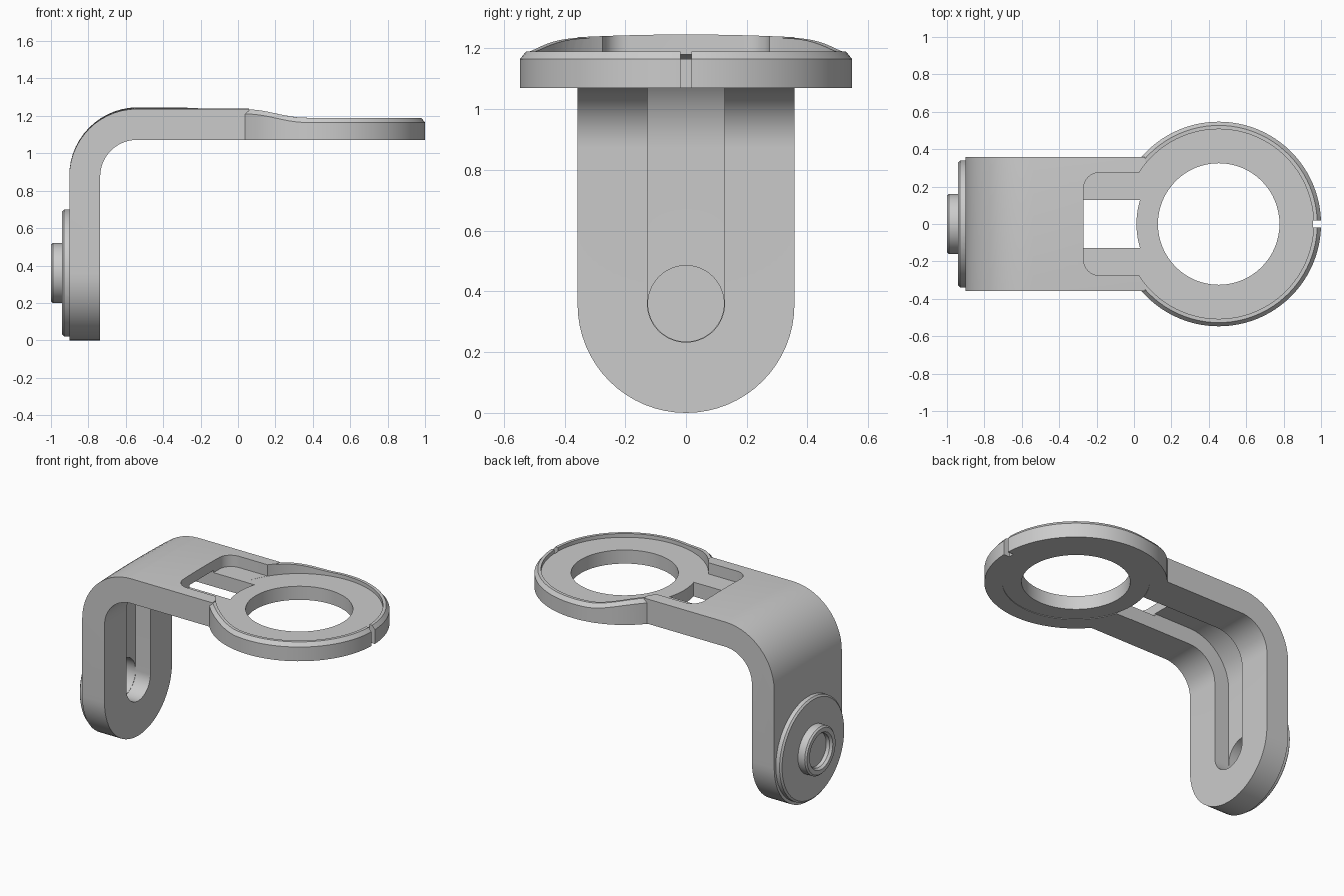
import bpy, bmesh, math
from mathutils import Matrix, Vector

if "Cube" in bpy.data.objects:
    bpy.data.objects.remove(bpy.data.objects["Cube"])

grey = bpy.data.materials.new("light_grey")
grey.diffuse_color = (0.6, 0.6, 0.6, 1)
grey.use_nodes = True
grey.node_tree.nodes["Principled BSDF"].inputs["Base Color"].default_value = grey.diffuse_color

RING_X = 0.453      # ring centre
BOLT_Z = 0.36       # pivot boss centre
FLOOR_Z = 1.165     # recessed floor of the ring and window


def finish(name, bm):
    bmesh.ops.remove_doubles(bm, verts=bm.verts, dist=1e-5)
    bmesh.ops.recalc_face_normals(bm, faces=bm.faces)
    me = bpy.data.meshes.new(name)
    bm.to_mesh(me)
    bm.free()
    me.materials.append(grey)
    ob = bpy.data.objects.new(name, me)
    bpy.context.collection.objects.link(ob)
    return ob


def skin(bm, loops, close):
    """Quads between successive closed loops of vertices."""
    n = len(loops[0])
    pairs = list(zip(loops, loops[1:])) + ([(loops[-1], loops[0])] if close else [])
    for a, b in pairs:
        for i in range(n):
            j = (i + 1) % n
            bm.faces.new((a[i], a[j], b[j], b[i]))


def lathe(name, profile, matrix, segs=64):
    """Revolve a closed (radius, height) profile about z."""
    bm = bmesh.new()
    loops = []
    for k in range(segs):
        a = 2 * math.pi * k / segs
        loops.append([bm.verts.new((r * math.cos(a), r * math.sin(a), h)) for r, h in profile])
    skin(bm, loops, True)
    bmesh.ops.remove_doubles(bm, verts=bm.verts, dist=1e-5)
    bmesh.ops.dissolve_degenerate(bm, edges=bm.edges, dist=1e-6)
    bm.transform(matrix)
    return finish(name, bm)


def bent_strip(name, half, zc, r_out, r_in, x_end, crown=0.0):
    """L-shaped strip with a round lower end, built as slices across y."""
    cx, cz, n, steps = -0.54, 0.875, 32, 14
    bm = bmesh.new()
    loops = []
    for k in range(n + 1):
        t = math.pi * (k / n - 0.5)
        y, zb = half * math.sin(t), zc - half * math.cos(t)
        bulge = crown * math.cos(t) ** 2
        outer = [(cx - r_out, zb)]
        inner = [(cx - r_in, zb)]
        for s in range(steps + 1):
            f = s / steps
            c, d = math.cos(f * math.pi / 2), math.sin(f * math.pi / 2)
            r = r_out + bulge * f
            outer.append((cx - r * c, cz + r * d))
            inner.append((cx - r_in * c, cz + r_in * d))
        outer.append((x_end, cz + r_out + bulge))
        inner.append((x_end, cz + r_in))
        loops.append([bm.verts.new((x, y, z)) for x, z in outer + inner[::-1]])
    skin(bm, loops, False)
    bm.faces.new(loops[0])
    bm.faces.new(loops[-1])
    return finish(name, bm)


def box(name, lo, hi, round_left=0.0):
    bm = bmesh.new()
    bmesh.ops.create_cube(bm, size=1)
    lo, hi = Vector(lo), Vector(hi)
    for v in bm.verts:
        v.co = Vector(lo[i] if v.co[i] < 0 else hi[i] for i in range(3))
    if round_left:
        edges = [e for e in bm.edges
                 if all(abs(v.co.x - lo.x) < 1e-6 for v in e.verts)
                 and abs(e.verts[0].co.z - e.verts[1].co.z) > 1e-6]
        bmesh.ops.bevel(bm, geom=edges, offset=round_left, segments=8,
                        profile=0.5, affect='EDGES')
    return finish(name, bm)


def combine(target, tool, op):
    tool.hide_render = True
    m = target.modifiers.new("bool", 'BOOLEAN')
    m.operation, m.object, m.solver = op, tool, 'EXACT'
    bpy.context.view_layer.objects.active = target
    bpy.ops.object.modifier_apply(modifier=m.name)
    bpy.data.objects.remove(tool)


at_ring = Matrix.Translation((RING_X, 0, 0))
# lathe heights become x positions along the pivot axis
at_bolt = Matrix.Translation((0, 0, BOLT_Z)) @ Matrix.Rotation(math.pi / 2, 4, 'Y')

# L-shaped bracket with a slightly crowned top
body = bent_strip("bracket", 0.357, 0.357, 0.362, 0.197, 0.06, 0.009)

# Ring rim, its top rising to meet the arm
rim = lathe("rim", [(0.40, 1.07), (0.547, 1.07), (0.547, 1.165),
                    (0.527, 1.19), (0.40, 1.19)], at_ring, 96)
for v in rim.data.vertices:
    if v.co.z > 1.1:
        t = min(1, max(0, (0.36 - v.co.x) / 0.31))
        v.co.z += 0.045 * t * t * (3 - 2 * t)
combine(body, rim, 'UNION')

# Stepped pivot boss on the back of the leg
boss = lathe("boss", [(0, -0.96), (0.11, -0.96), (0.11, -0.985), (0.122, -1.0),
                      (0.15, -1.0), (0.16, -0.99), (0.16, -0.94), (0.328, -0.94),
                      (0.34, -0.93), (0.34, -0.88), (0, -0.88)], at_bolt)
combine(body, boss, 'UNION')

# Recessed ring floor, ring opening, window recess and rim notch
cuts = [
    lathe("floor_cut", [(0, FLOOR_Z), (0.507, FLOOR_Z), (0.507, 1.4), (0, 1.4)], at_ring, 96),
    lathe("opening_cut", [(0, 0.98), (0.44, 0.98), (0.44, 1.42), (0, 1.42)], at_ring),
    box("window_cut", (-0.27, -0.275, FLOOR_Z + 0.0005), (0.15, 0.275, 1.45), 0.085),
    box("notch_cut", (0.957, -0.018, 0.95), (1.1, 0.018, 1.35)),
    # channel along the inside of the bend, and the blind pivot hole
    bent_strip("channel_cut", 0.127, BOLT_Z, 0.305, 0.1, 0.2),
    lathe("pivot_cut", [(0, -0.925), (0.125, -0.925), (0.125, -0.68), (0, -0.68)], at_bolt),
]
for c in cuts:
    combine(body, c, 'DIFFERENCE')

# Inner ring closing the window end
inner = lathe("inner_ring", [(0.325, 1.074), (0.44, 1.074),
                             (0.44, FLOOR_Z), (0.325, FLOOR_Z)], at_ring)

bpy.ops.object.select_all(action='DESELECT')
for ob in (body, inner):
    ob.select_set(True)
bpy.context.view_layer.objects.active = body
bpy.ops.object.shade_smooth_by_angle(angle=math.radians(25))
